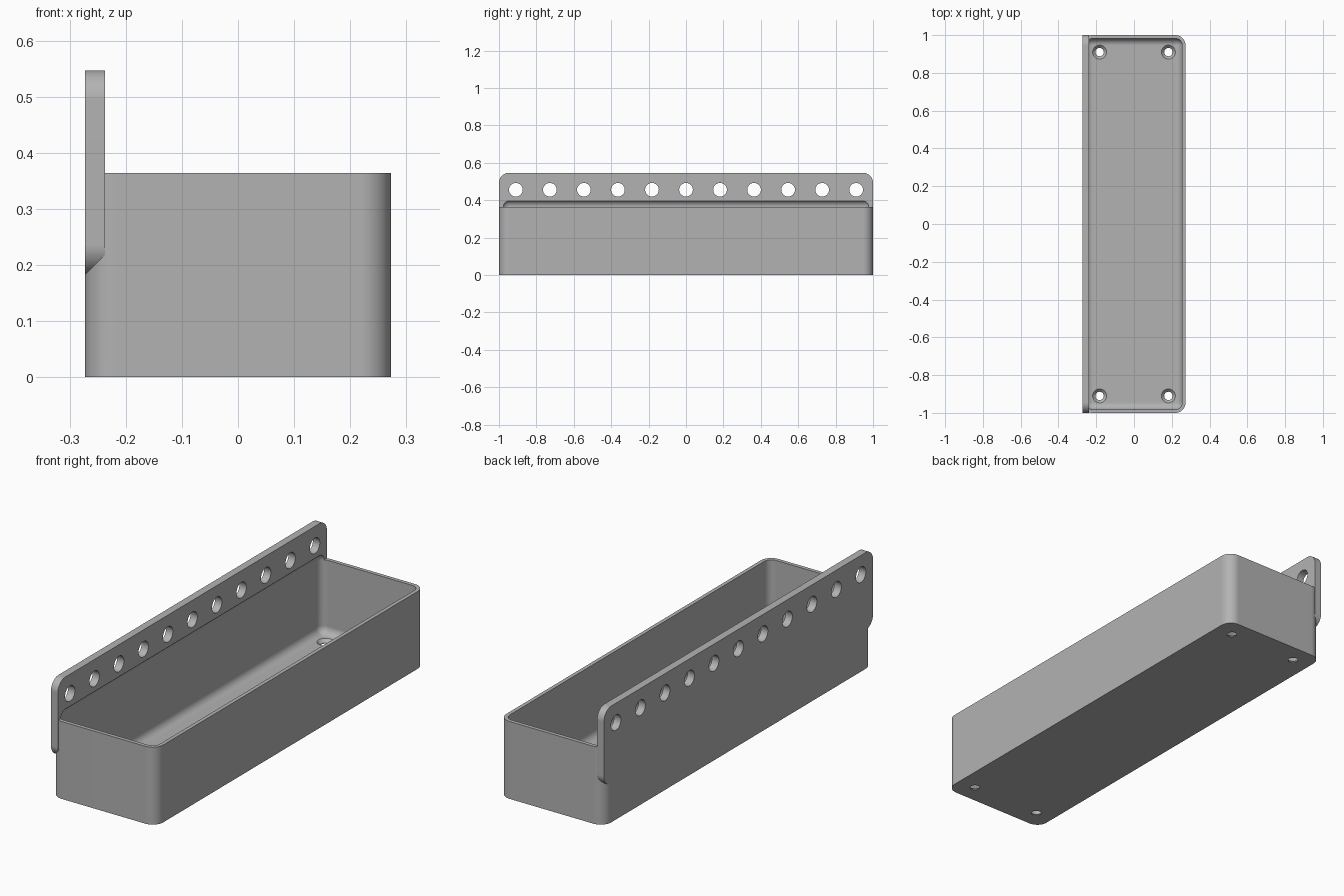
import bpy, bmesh
from math import radians, pi, cos, sin

if "Cube" in bpy.data.objects:
    bpy.data.objects.remove(bpy.data.objects["Cube"], do_unlink=True)

HX, HY = 0.273, 1.0            # half width and half length
RIM, TOP, LOW = 0.364, 0.547, 0.182
WALL, PLATE, CORNER = 0.018, 0.036, 0.0545
PITCH = 0.182

grey = bpy.data.materials.new("plain grey")
grey.use_nodes = True
colour = (0.45, 0.45, 0.45, 1)
grey.diffuse_color = colour
grey.node_tree.nodes["Principled BSDF"].inputs["Base Color"].default_value = colour


def make_object(name, bm):
    bmesh.ops.recalc_face_normals(bm, faces=bm.faces)
    mesh = bpy.data.meshes.new(name)
    bm.to_mesh(mesh)
    bm.free()
    mesh.materials.append(grey)
    obj = bpy.data.objects.new(name, mesh)
    bpy.context.collection.objects.link(obj)
    return obj


def rounded_block(name, low, high, radius, axis=None, segments=10):
    """Block with rounded edges: all of them, or those along one axis."""
    bm = bmesh.new()
    bmesh.ops.create_cube(bm, size=1)
    for v in bm.verts:
        for i in range(3):
            v.co[i] = low[i] if v.co[i] < 0 else high[i]
    edges = [e for e in bm.edges if axis is None
             or abs(e.verts[0].co[axis] - e.verts[1].co[axis]) > 1e-5]
    bmesh.ops.bevel(bm, geom=edges, offset=radius, segments=segments,
                    profile=0.5, affect='EDGES')
    return make_object(name, bm)


def lathe_cutters(name, profile, centres, place, sides=32):
    """Round cutters from (radius, depth) rings, one at each centre."""
    bm = bmesh.new()
    for centre in centres:
        rings = []
        for r, d in profile:
            angles = [2 * pi * i / sides for i in range(sides)]
            rings.append([bm.verts.new(place(centre, r * cos(a), r * sin(a), d))
                          for a in angles])
        for a, b in zip(rings, rings[1:]):
            for i in range(sides):
                j = (i + 1) % sides
                bm.faces.new((a[i], a[j], b[j], b[i]))
        bm.faces.new(rings[0])
        bm.faces.new(rings[-1])
    return make_object(name, bm)


# Outer tray body and the tall mounting plate on its right side
tray = rounded_block("wall_tray", (-HX, -HY, 0), (HX, HY, RIM), CORNER, axis=2)
plate = rounded_block("mounting_plate", (-HX, -HY, LOW), (-HX + PLATE, HY, TOP),
                      CORNER, axis=0)

# Cavity, rounded on every edge, undercutting the plate a little
cavity = rounded_block("cavity_cutter", (-HX + WALL, -HY + WALL, WALL),
                       (HX - WALL, HY - WALL, RIM + 0.037), 0.036)

# Row of round holes through the plate
peg_holes = lathe_cutters(
    "peg_hole_cutter", [(0.0365, -HX - 0.05), (0.0365, -HX + PLATE + 0.05)],
    [PITCH * i for i in range(-5, 6)],
    lambda y, u, v, d: (d, y + u, 0.456 + v))

# Countersunk screw holes in the floor corners
screw_holes = lathe_cutters(
    "screw_hole_cutter", [(0.022, -0.05), (0.022, 0.003), (0.0375, WALL + 0.0005)],
    [(sx * PITCH, sy * 5 * PITCH) for sx in (-1, 1) for sy in (-1, 1)],
    lambda c, u, v, d: (c[0] + u, c[1] + v, d))

# Join and cut
bpy.context.view_layer.objects.active = tray
for part, operation in ((plate, 'UNION'), (cavity, 'DIFFERENCE'),
                        (peg_holes, 'DIFFERENCE'), (screw_holes, 'DIFFERENCE')):
    mod = tray.modifiers.new(part.name, 'BOOLEAN')
    mod.object = part
    mod.operation = operation
    mod.solver = 'EXACT'
    bpy.ops.object.modifier_apply(modifier=mod.name)
    bpy.data.objects.remove(part, do_unlink=True)

# Smooth fillets, crisp edges, flat large faces
bpy.ops.object.select_all(action='DESELECT')
tray.select_set(True)
bpy.ops.object.shade_smooth_by_angle(angle=radians(30))
weighted = tray.modifiers.new("weighted_normals", 'WEIGHTED_NORMAL')
weighted.keep_sharp = True
